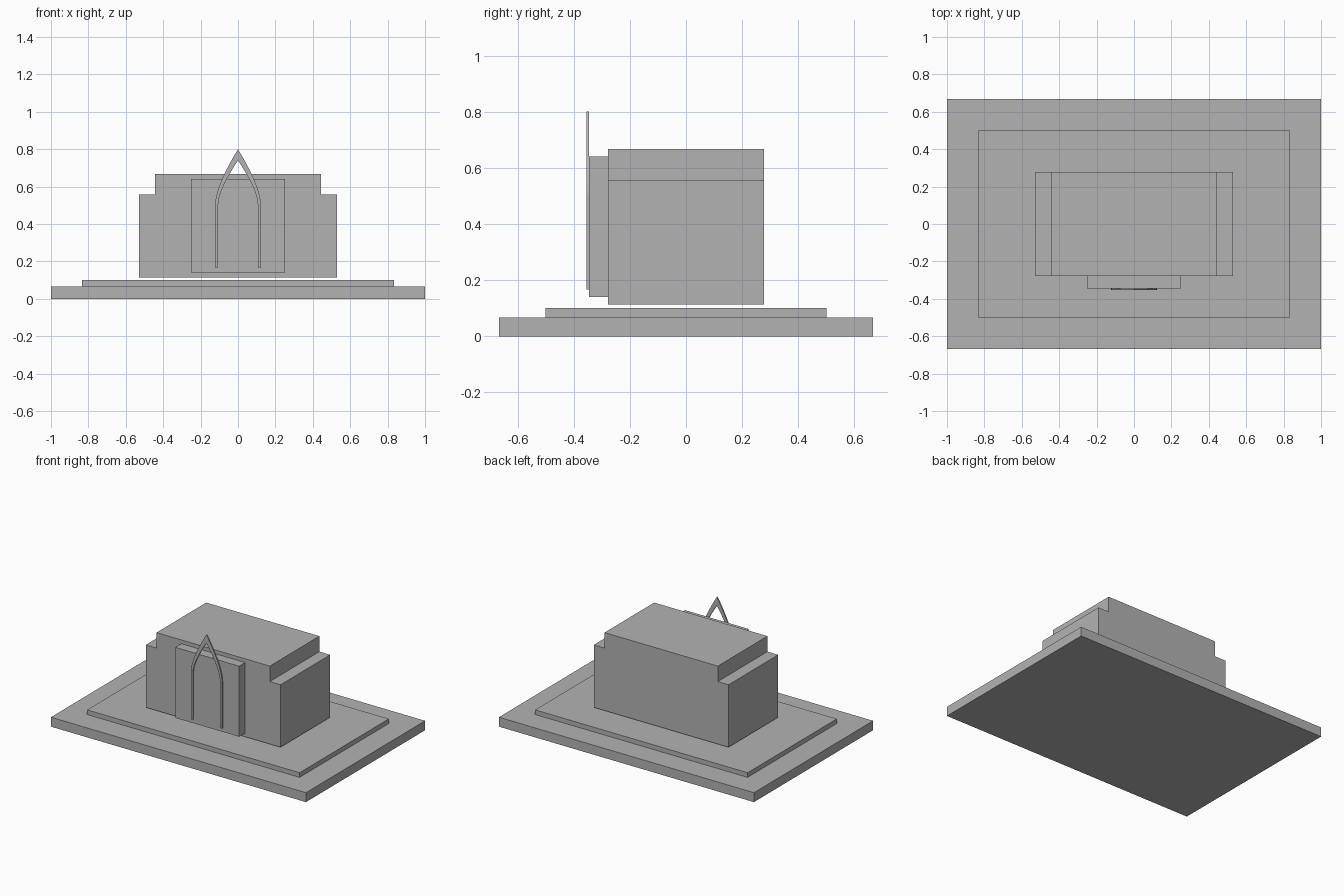
import bpy, bmesh

if "Cube" in bpy.data.objects:
    bpy.data.objects.remove(bpy.data.objects["Cube"])

stone = bpy.data.materials.new("plain_grey")
stone.diffuse_color = (0.45, 0.45, 0.45, 1)
stone.use_nodes = True
stone.node_tree.nodes["Principled BSDF"].inputs["Base Color"].default_value = stone.diffuse_color


def prism(name, outline, y0, y1):
    """Extrude an (x, z) outline along y from y0 to y1."""
    bm = bmesh.new()
    face = bm.faces.new([bm.verts.new((x, y0, z)) for x, z in outline])
    moved = bmesh.ops.extrude_face_region(bm, geom=[face])["geom"]
    verts = [g for g in moved if isinstance(g, bmesh.types.BMVert)]
    bmesh.ops.translate(bm, verts=verts, vec=(0, y1 - y0, 0))
    bmesh.ops.recalc_face_normals(bm, faces=bm.faces)
    mesh = bpy.data.meshes.new(name)
    bm.to_mesh(mesh)
    bm.free()
    mesh.materials.append(stone)
    obj = bpy.data.objects.new(name, mesh)
    bpy.context.collection.objects.link(obj)
    return obj


def mirrored(half):
    """Close a right-hand half outline with its mirror image."""
    return half + [(-x, z) for x, z in reversed(half) if x > 0]


def block(name, hx, y0, y1, z0, z1):
    return prism(name, mirrored([(hx, z0), (hx, z1)]), y0, y1)


def arch_line(hx, foot, spring, bend, apex, steps=10):
    """Half a pointed arch: straight leg, then a curve to the apex."""
    pts = [(hx, foot)]
    for i in range(steps + 1):
        t = i / steps
        x = hx * (1 - t * t)
        z = spring * (1 - t) ** 2 + 2 * bend * t * (1 - t) + apex * t * t
        pts.append((x, z))
    return pts


# Stepped plinth
block("ground_slab", 1.0, -0.667, 0.667, 0.0, 0.067)
block("terrace_step", 0.833, -0.5, 0.5, 0.067, 0.1)

# Main hall with stepped shoulders, slightly raised off the terrace
prism("main_hall", mirrored([(0.528, 0.114), (0.528, 0.557),
                             (0.444, 0.557), (0.444, 0.667)]), -0.278, 0.278)

# Projecting entrance block
block("entrance_block", 0.25, -0.345, -0.278, 0.14, 0.64)

# Thin pointed arch rising above the entrance
outer = mirrored(arch_line(0.122, 0.167, 0.5, 0.6, 0.8))
inner = mirrored(arch_line(0.106, 0.167, 0.5, 0.58, 0.74))
prism("pointed_arch", outer + inner[::-1], -0.354, -0.345)
